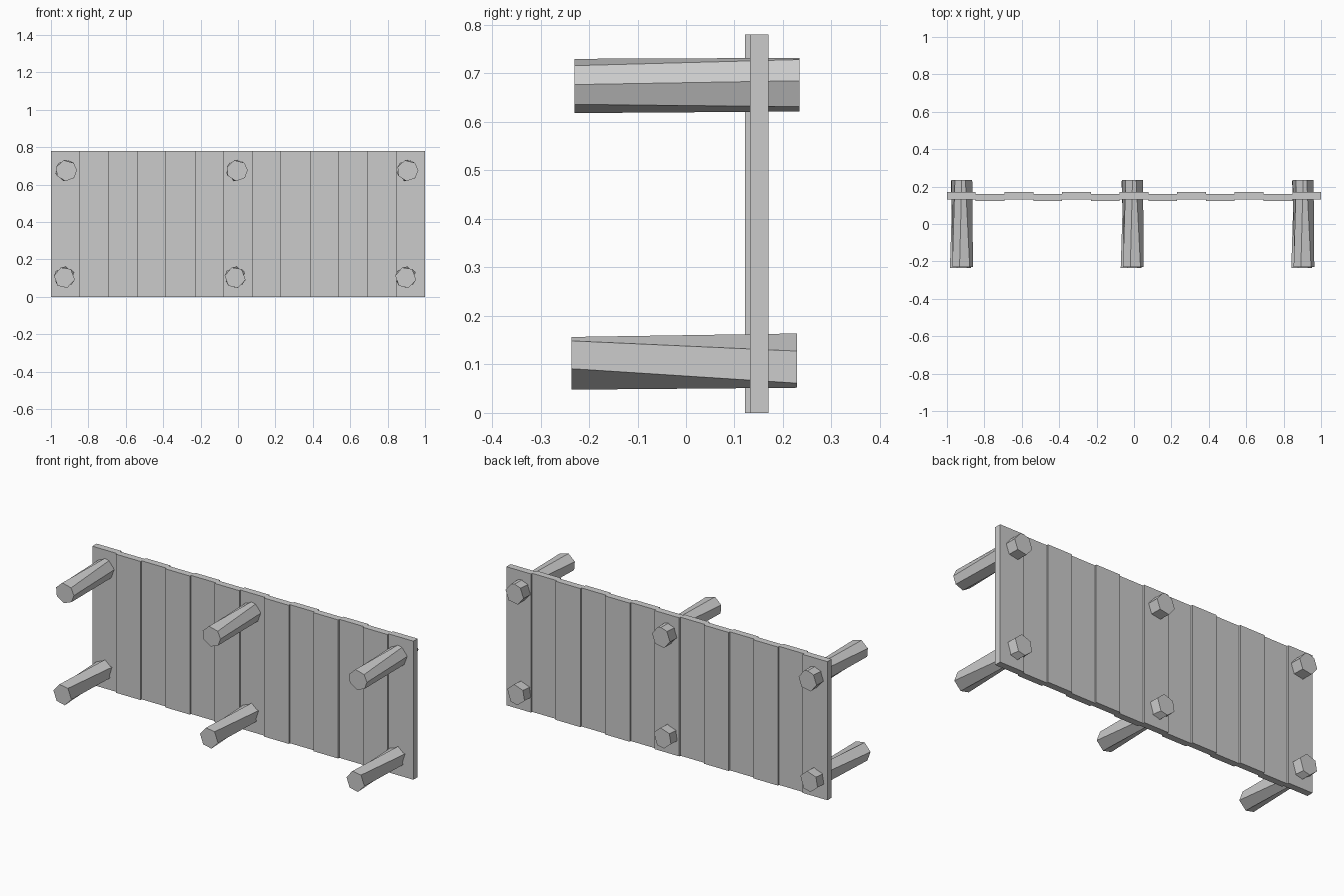
import bpy, bmesh
from math import cos, sin, radians

if "Cube" in bpy.data.objects:
    bpy.data.objects.remove(bpy.data.objects["Cube"])


def finish(name, bm):
    bmesh.ops.recalc_face_normals(bm, faces=bm.faces)
    me = bpy.data.meshes.new(name)
    bm.to_mesh(me)
    bm.free()
    ob = bpy.data.objects.new(name, me)
    bpy.context.collection.objects.link(ob)
    return ob


def box(name, lo, hi):
    bm = bmesh.new()
    bmesh.ops.create_cube(bm, size=1)
    for v in bm.verts:
        v.co = [lo[i] if v.co[i] < 0 else hi[i] for i in range(3)]
    return finish(name, bm)


def log(name, front, back, front_angles, back_angles, radius=0.057):
    """Rough-hewn log: two irregular end outlines joined by flat sides."""
    bm = bmesh.new()
    rings = []
    for (x, y, z), angles in ((front, front_angles), (back, back_angles)):
        rings.append([bm.verts.new((x + radius * cos(radians(a)), y,
                                    z + radius * sin(radians(a)))) for a in angles])
    n = len(front_angles)
    for i in range(n):
        j = (i + 1) % n
        bm.faces.new((rings[0][i], rings[0][j], rings[1][j], rings[1][i]))
    for r in rings:
        bm.faces.new(r)
    return finish(name, bm)


# Thirteen upright planks, alternately set back and forward
COUNT = 13
W = 2 / COUNT
for i in range(COUNT):
    y = 0.132 if i % 2 == 0 else 0.122
    box(f"plank_{i + 1}", (-1 + i * W, y, 0), (-1 + (i + 1) * W, y + 0.038, 0.78))

# Upper and lower rows of logs passing through the planks
UP_F, UP_B = (46, 2, -43, -95, -150, 160, 105), (70, 10, -50, -110, -170, 130, 90)
LOW_F, LOW_B = (53, -12, -75, -130, 170, 110), (20, -55, -100, -160, 140, 78)
for i, x in enumerate((-0.918, -0.005, 0.907)):
    log(f"upper_log_{i + 1}", (x, -0.23, 0.675), (x - 0.003, 0.234, 0.675), UP_F, UP_B)
    log(f"lower_log_{i + 1}", (x - 0.01, -0.236, 0.103), (x - 0.008, 0.229, 0.108), LOW_F, LOW_B)
